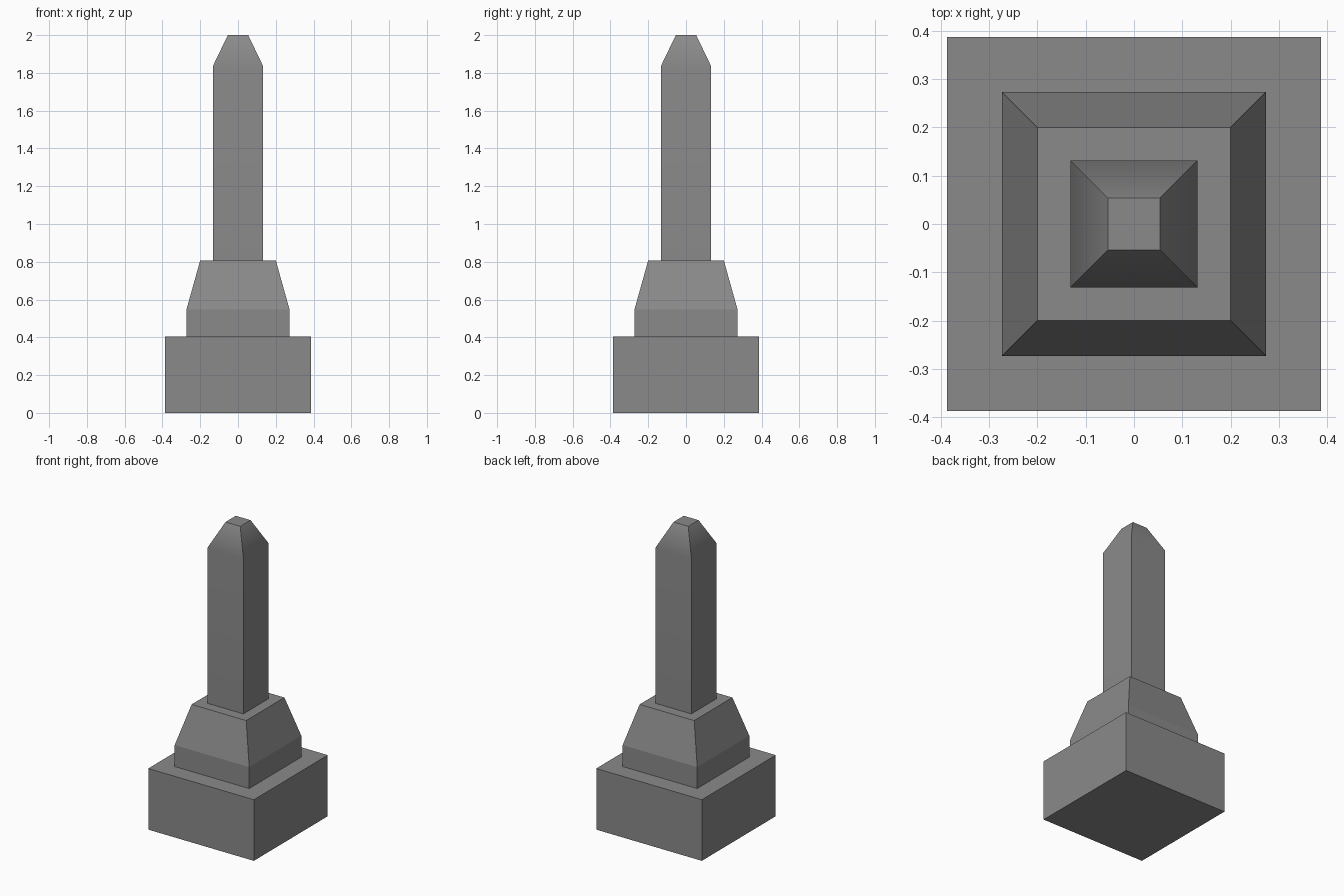
import bpy, bmesh, math

if "Cube" in bpy.data.objects:
    bpy.data.objects.remove(bpy.data.objects["Cube"])

# Dark grey finish shared by all parts
dark = bpy.data.materials.new("dark_grey")
dark.diffuse_color = (0.255, 0.255, 0.255, 1)
dark.use_nodes = True
dark.node_tree.nodes["Principled BSDF"].inputs["Base Color"].default_value = dark.diffuse_color


def square_loft(name, rings):
    """Stack square rings given as (half_width, z) and close both ends."""
    bm = bmesh.new()
    loops = [[bm.verts.new((sx * h, sy * h, z))
              for sx, sy in ((-1, -1), (1, -1), (1, 1), (-1, 1))]
             for h, z in rings]
    for low, high in zip(loops, loops[1:]):
        for i in range(4):
            j = (i + 1) % 4
            bm.faces.new((low[i], low[j], high[j], high[i]))
    bm.faces.new(loops[0][::-1])
    bm.faces.new(loops[-1])
    mesh = bpy.data.meshes.new(name)
    bm.to_mesh(mesh)
    bm.free()
    mesh.materials.append(dark)
    obj = bpy.data.objects.new(name, mesh)
    bpy.context.collection.objects.link(obj)
    return obj


# Square block at the bottom
square_loft("base", [(0.387, 0), (0.387, 0.405)])

# Plinth with tapered upper part
square_loft("plinth", [(0.273, 0.405), (0.273, 0.547), (0.2, 0.808)])

# Tall shaft with chamfered tip; weighted normals keep the long sides flat
shaft = square_loft("shaft", [(0.132, 0.808), (0.132, 1.838), (0.054, 2.0)])
bpy.context.view_layer.objects.active = shaft
shaft.select_set(True)
bpy.ops.object.shade_smooth_by_angle(angle=math.radians(30))
weighted = shaft.modifiers.new("weighted_normals", 'WEIGHTED_NORMAL')
weighted.keep_sharp = True
